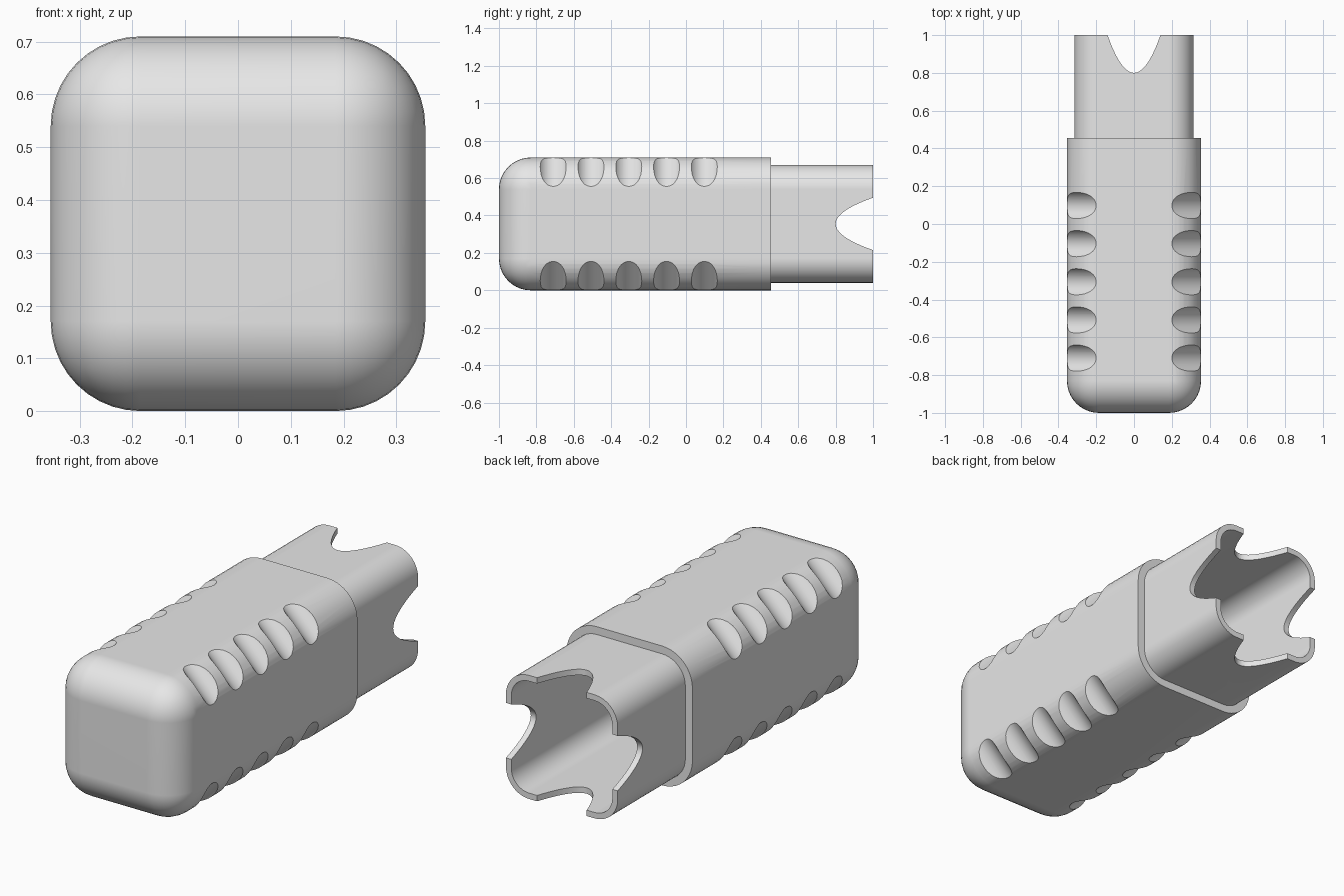
import bpy, bmesh, math
from mathutils import Matrix

if "Cube" in bpy.data.objects:
    bpy.data.objects.remove(bpy.data.objects["Cube"], do_unlink=True)

MID = 0.355      # half width of the handle and height of its axis
STEP = 0.455     # y where the handle ends and the sleeve begins

grey = bpy.data.materials.new("plain_grey")
grey.use_nodes = True
grey.diffuse_color = (0.8, 0.8, 0.8, 1)
grey.node_tree.nodes["Principled BSDF"].inputs["Base Color"].default_value = (0.8, 0.8, 0.8, 1)


def make_object(name, bm):
    bmesh.ops.recalc_face_normals(bm, faces=bm.faces)
    mesh = bpy.data.meshes.new(name)
    bm.to_mesh(mesh)
    bm.free()
    mesh.materials.append(grey)
    obj = bpy.data.objects.new(name, mesh)
    bpy.context.collection.objects.link(obj)
    return obj


def rounded_bar(name, half, y0, y1, radius, round_front=False):
    """Square bar along y with rounded long edges and, if asked, a rounded front."""
    bm = bmesh.new()
    size = Matrix.Diagonal((2 * half, y1 - y0, 2 * half, 1))
    bmesh.ops.create_cube(bm, size=1, matrix=Matrix.Translation((0, (y0 + y1) / 2, MID)) @ size)

    def wanted(edge):
        ys = [v.co.y for v in edge.verts]
        return abs(ys[0] - ys[1]) > 0.01 or (round_front and ys[0] < y0 + 0.01)

    bmesh.ops.bevel(bm, geom=[e for e in bm.edges if wanted(e)], offset=radius,
                    segments=10, profile=0.5, affect='EDGES')
    return make_object(name, bm)


def cut(obj, cutter):
    mod = obj.modifiers.new("cut", 'BOOLEAN')
    mod.operation = 'DIFFERENCE'
    mod.solver = 'EXACT'
    mod.object = cutter
    cutter.hide_render = True
    bpy.context.view_layer.objects.active = obj
    bpy.ops.object.modifier_apply(modifier=mod.name)


def smooth(obj):
    bpy.ops.object.select_all(action='DESELECT')
    obj.select_set(True)
    bpy.context.view_layer.objects.active = obj
    bpy.ops.object.shade_smooth_by_angle(angle=math.radians(30))
    mod = obj.modifiers.new("even_shading", 'WEIGHTED_NORMAL')
    mod.keep_sharp = True


# Main parts
handle = rounded_bar("handle", MID, -1, STEP, 0.17, round_front=True)
sleeve = rounded_bar("sleeve", 0.315, STEP - 0.005, 1, 0.13)
bore = rounded_bar("bore_cutter", 0.285, -0.8, 1.2, 0.1)

# Finger grooves across the four long edges
bm = bmesh.new()
for corner in range(4):
    angle = math.radians(45 + 90 * corner)
    for i in range(5):
        place = (Matrix.Translation((0, -0.71 + 0.202 * i, MID))
                 @ Matrix.Rotation(angle, 4, 'Y')
                 @ Matrix.Translation((0.473, 0, 0)))
        bmesh.ops.create_cone(bm, cap_ends=True, segments=48, radius1=0.081,
                              radius2=0.081, depth=0.4, matrix=place)
grooves = make_object("groove_cutter", bm)


def notch_cutter(name, turn):
    """Parabolic prism through two opposite walls of the sleeve."""
    bm = bmesh.new()
    points = [0.168 * i / 12 for i in range(-12, 13)]
    verts = [bm.verts.new((x, 0.8 + 0.2 * (x / 0.14) ** 2, -0.5)) for x in points]
    face = bm.faces.new(verts)
    ext = bmesh.ops.extrude_face_region(bm, geom=[face])
    top = [g for g in ext["geom"] if isinstance(g, bmesh.types.BMVert)]
    bmesh.ops.translate(bm, verts=top, vec=(0, 0, 1))
    bm.transform(Matrix.Translation((0, 0, MID)) @ Matrix.Rotation(turn, 4, 'Y'))
    return make_object(name, bm)


notches = [notch_cutter("notch_cutter_vertical", 0),
           notch_cutter("notch_cutter_sideways", math.pi / 2)]

# Cut everything, then drop the cutters
cut(handle, bore)
cut(handle, grooves)
for cutter in [bore] + notches:
    cut(sleeve, cutter)
for cutter in [bore, grooves] + notches:
    bpy.data.objects.remove(cutter, do_unlink=True)

for part in (handle, sleeve):
    smooth(part)
